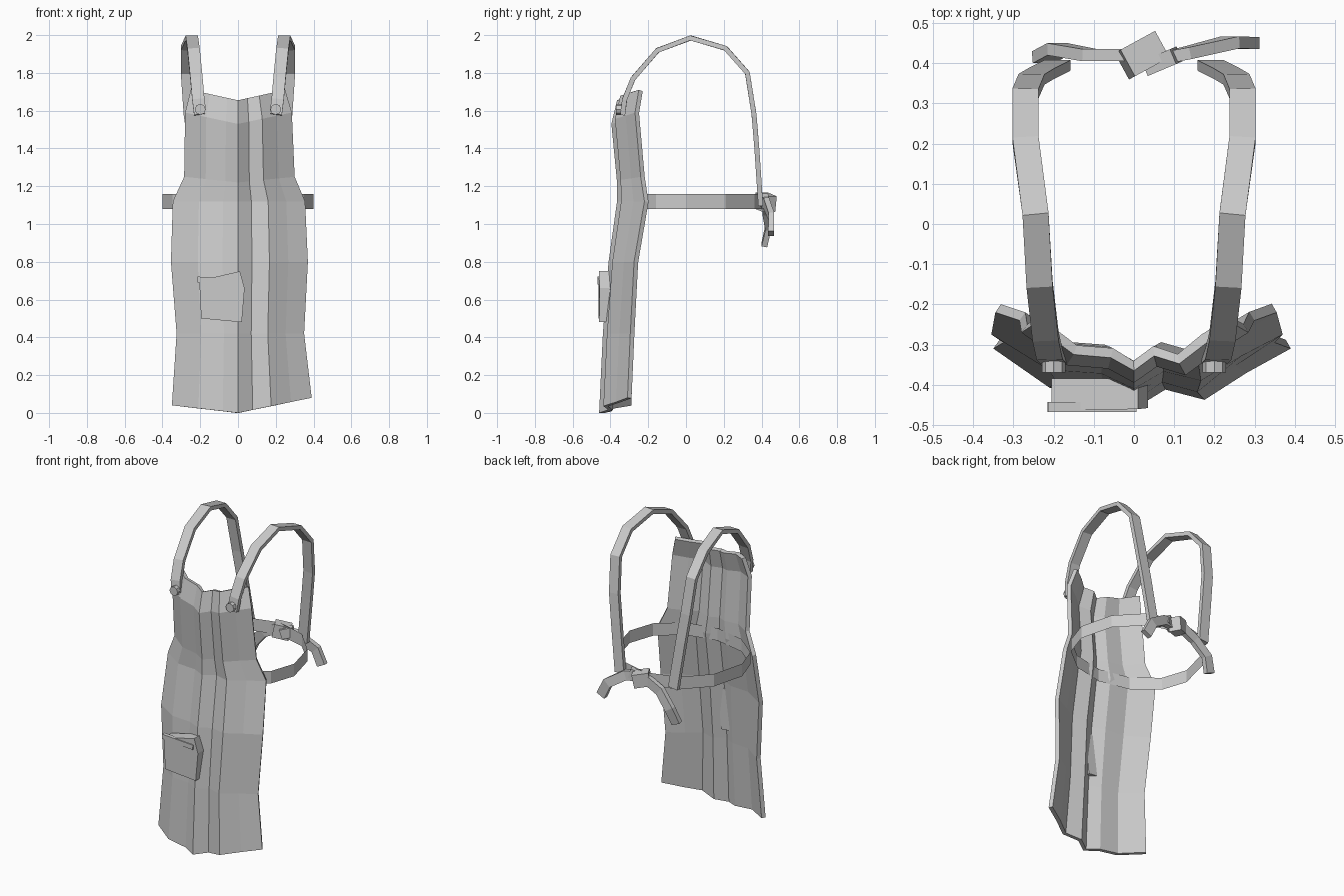
import bpy, bmesh, math
from mathutils import Vector, Matrix

default = bpy.data.objects.get("Cube")
if default:
    bpy.data.objects.remove(default, do_unlink=True)

grey = bpy.data.materials.new("light grey cloth")
grey.use_nodes = True
grey.diffuse_color = (0.6, 0.6, 0.6, 1)
grey.node_tree.nodes["Principled BSDF"].inputs["Base Color"].default_value = (0.6, 0.6, 0.6, 1)


def add_object(name, bm, fix_normals=True):
    if fix_normals:
        bmesh.ops.recalc_face_normals(bm, faces=bm.faces)
    mesh = bpy.data.meshes.new(name)
    bm.to_mesh(mesh)
    bm.free()
    mesh.materials.append(grey)
    obj = bpy.data.objects.new(name, mesh)
    bpy.context.collection.objects.link(obj)
    return obj


def skin(bm, rings, closed):
    """Join neighbouring vertex rows with quads."""
    for a, b in zip(rings, rings[1:]):
        count = len(a)
        for i in range(count if closed else count - 1):
            j = (i + 1) % count
            bm.faces.new((a[i], a[j], b[j], b[i]))


def ribbon(name, points, side, wide, thick):
    """Rectangular strap swept along a path; side is the width direction."""
    bm = bmesh.new()
    pts = [Vector(p) for p in points]
    rings = []
    for i, p in enumerate(pts):
        before = (p - pts[i - 1]).normalized() if i else Vector()
        after = (pts[i + 1] - p).normalized() if i < len(pts) - 1 else Vector()
        tangent = (before + after).normalized()
        n = tangent.cross(Vector(side)).normalized()
        w = n.cross(tangent) * wide / 2
        n = n * thick / 2
        rings.append([bm.verts.new(p + v) for v in (w + n, n - w, -w - n, w - n)])
    skin(bm, rings, True)
    bm.faces.new(rings[0])
    bm.faces.new(rings[-1])
    return add_object(name, bm)


def box(name, centre, size, turn=0.0, tilt=0.0):
    bm = bmesh.new()
    matrix = (Matrix.Translation(centre) @ Matrix.Rotation(turn, 4, 'Z')
              @ Matrix.Rotation(tilt, 4, 'Y') @ Matrix.Diagonal((*size, 1)))
    bmesh.ops.create_cube(bm, size=1, matrix=matrix)
    return add_object(name, bm)


# Apron panel: columns are (fraction of half width, forward bulge)
columns = [(-1, 0), (-0.6, 0.65), (-0.23, 0.72), (0, 1), (0.2, 0.68),
           (0.45, 0.85), (0.72, 0.4), (1, 0)]
# Rows: left x, right x, side y, centre y, left z, centre z, right z
rows = [(-0.35, 0.39, -0.31, -0.46, 0.04, 0.0, 0.08),
        (-0.325, 0.35, -0.295, -0.44, 0.42, 0.42, 0.42),
        (-0.355, 0.37, -0.275, -0.41, 0.8, 0.8, 0.8),
        (-0.345, 0.355, -0.22, -0.365, 1.12, 1.12, 1.12),
        (-0.285, 0.3, -0.24, -0.365, 1.25, 1.22, 1.25),
        (-0.28, 0.285, -0.27, -0.395, 1.59, 1.53, 1.59),
        (-0.25, 0.25, -0.25, -0.365, 1.71, 1.655, 1.71)]
bm = bmesh.new()
grid = []
for left, right, y_side, y_mid, z_left, z_mid, z_right in rows:
    line = []
    for f, bulge in columns:
        x = f * right if f > 0 else -f * left
        z = z_mid + abs(f) * ((z_right if f > 0 else z_left) - z_mid)
        line.append(bm.verts.new((x, y_side + bulge * (y_mid - y_side), z)))
    grid.append(line)
skin(bm, grid, False)
apron = add_object("apron_panel", bm, False)
solid = apron.modifiers.new("cloth thickness", 'SOLIDIFY')
solid.thickness = 0.025
solid.offset = -1

# Pocket and its rim
bm = bmesh.new()
outline = [(-0.195, 0.5), (0.02, 0.48), (0.035, 0.66), (0.01, 0.75), (-0.205, 0.7)]
front = [bm.verts.new((x, -0.462 + 0.12 * max(0, x), z)) for x, z in outline]
back = [bm.verts.new((x, -0.385, z)) for x, z in outline]
skin(bm, [front, back], True)
bm.faces.new(front)
bm.faces.new(back)
add_object("pocket", bm)
box("pocket_rim", (-0.105, -0.455, 0.7), (0.22, 0.025, 0.03), tilt=0.06)

# Shoulder straps and buttons, one per side
for s, label in ((1, "left"), (-1, "right")):
    path = [(0.2, -0.335, 1.58), (0.21, -0.325, 1.66), (0.22, -0.28, 1.77),
            (0.235, -0.15, 1.92), (0.245, 0.025, 1.985), (0.27, 0.21, 1.93),
            (0.27, 0.325, 1.8), (0.255, 0.36, 1.58), (0.23, 0.375, 1.4),
            (0.19, 0.395, 1.1)]
    ribbon(label + "_shoulder_strap", [(s * x, y, z) for x, y, z in path],
           (1, 0, 0), 0.065, 0.026)
    bm = bmesh.new()
    bmesh.ops.create_cone(bm, cap_ends=True, segments=8, radius1=0.029, radius2=0.029,
                          depth=0.035, matrix=Matrix.Translation((s * 0.2, -0.352, 1.607))
                          @ Matrix.Rotation(math.pi / 2, 4, 'X'))
    add_object(label + "_button", bm)

# Waist band: thin twelve sided loop, flatter behind the panel
bm = bmesh.new()
loops = []
for z in (1.08, 1.16):
    loop = []
    for i in range(12):
        a = i * math.tau / 12
        depth = 0.42 if math.sin(a) > 0 else 0.32
        loop.append(bm.verts.new((0.4 * math.cos(a), depth * math.sin(a), z)))
    loops.append(loop)
skin(bm, loops, True)
add_object("waist_band", bm)

# Tied knot with two loose tails
box("knot", (0.02, 0.42, 1.115), (0.1, 0.075, 0.085), turn=0.5, tilt=0.2)
box("knot_wrap", (0.07, 0.405, 1.12), (0.08, 0.04, 0.06), turn=0.4, tilt=-0.3)
ribbon("left_tail", [(0.03, 0.405, 1.12), (0.13, 0.425, 1.11), (0.24, 0.452, 1.04),
                     (0.285, 0.45, 0.95)], (0, 1, 0), 0.03, 0.06)
ribbon("right_tail", [(-0.01, 0.42, 1.12), (-0.11, 0.42, 1.07), (-0.19, 0.435, 0.98),
                      (-0.225, 0.415, 0.89)], (0, 1, 0), 0.03, 0.06)
